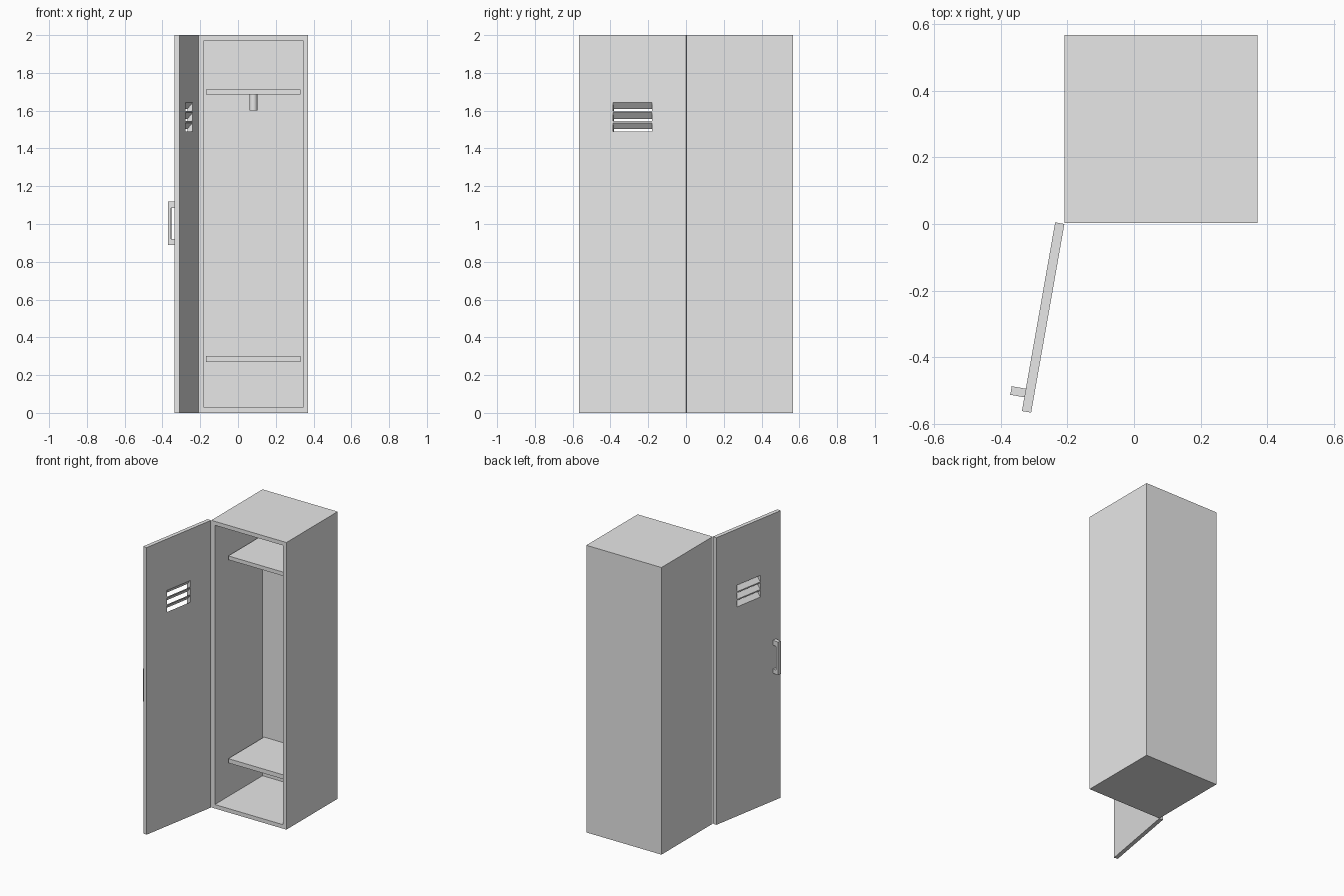
import bpy, bmesh, math
from mathutils import Matrix

if "Cube" in bpy.data.objects:
    bpy.data.objects.remove(bpy.data.objects["Cube"])

grey = bpy.data.materials.new("grey metal")
grey.diffuse_color = (0.8, 0.8, 0.8, 1)
grey.use_nodes = True
grey.node_tree.nodes["Principled BSDF"].inputs["Base Color"].default_value = grey.diffuse_color


def finish(name, bm, matrix=None):
    bmesh.ops.recalc_face_normals(bm, faces=bm.faces)
    me = bpy.data.meshes.new(name)
    bm.to_mesh(me)
    bm.free()
    me.materials.append(grey)
    ob = bpy.data.objects.new(name, me)
    if matrix:
        ob.matrix_world = matrix
    bpy.context.collection.objects.link(ob)
    return ob


def prism(name, profile, x0, x1, matrix=None):
    """Extrude a (y, z) outline along x."""
    bm = bmesh.new()
    face = bm.faces.new([bm.verts.new((x0, y, z)) for y, z in profile])
    ext = bmesh.ops.extrude_face_region(bm, geom=[face])["geom"]
    verts = [v for v in ext if isinstance(v, bmesh.types.BMVert)]
    bmesh.ops.translate(bm, verts=verts, vec=(x1 - x0, 0, 0))
    return finish(name, bm, matrix)


def rect(y0, y1, z0, z1):
    return [(y0, z0), (y1, z0), (y1, z1), (y0, z1)]


# Cabinet: box with its front inset and pushed back to leave thin walls
X0, X1, Y0, Y1, WALL = -0.208, 0.371, 0.003, 0.567, 0.039
cabinet = prism("cabinet", rect(Y0, Y1, 0, 2), X0, X1)
bm = bmesh.new()
bm.from_mesh(cabinet.data)
front = min(bm.faces, key=lambda f: f.calc_center_median().y)
bmesh.ops.inset_region(bm, faces=[front], thickness=WALL)
ext = bmesh.ops.extrude_face_region(bm, geom=[front])["geom"]
bmesh.ops.translate(bm, verts=[v for v in ext if isinstance(v, bmesh.types.BMVert)],
                    vec=(0, Y1 - Y0 - WALL, 0))
if front.is_valid:
    bmesh.ops.delete(bm, geom=[front], context='FACES_ONLY')
bmesh.ops.recalc_face_normals(bm, faces=bm.faces)
bm.to_mesh(cabinet.data)
bm.free()

# Shelves, set back from the opening
for name, z0, z1 in (("top_shelf", 1.685, 1.712), ("bottom_shelf", 0.27, 0.30)):
    prism(name, rect(0.135, Y1 - WALL, z0, z1), X0 + WALL, X1 - WALL)

# Round peg hanging under the top shelf
bm = bmesh.new()
bmesh.ops.create_cone(bm, cap_ends=True, segments=32, radius1=0.021, radius2=0.021,
                      depth=0.085, matrix=Matrix.Translation((0.081, 0.33, 1.6425)))
for f in bm.faces:
    f.smooth = len(f.verts) == 4
for e in bm.edges:
    e.smooth = all(len(f.verts) == 4 for f in e.link_faces)
finish("hanging_peg", bm)

# Open door: local x runs from the hinge, local -y is the outside
hinge = Matrix.Translation((-0.209, 0, 0)) @ Matrix.Rotation(math.radians(260), 4, 'Z')
LEN, THICK = 0.575, 0.028
door = prism("door", rect(-THICK, 0, 0, 2), 0, LEN, hinge)

# Vent slots, sloping down towards the outside
SLOPE, M = 1.2, 0.02
for i in range(3):
    top = 1.642 - 0.053 * i
    bot = top - 0.045
    ya, yb = -THICK - M, M
    outline = [(ya, bot + SLOPE * ya), (yb, bot + SLOPE * yb),
               (yb, top + SLOPE * yb), (ya, top + SLOPE * ya)]
    cutter = prism(f"vent_cutter_{i + 1}", outline, 0.183, 0.393, hinge)
    cutter.hide_render = True
    cutter.hide_viewport = True
    cut = door.modifiers.new(f"vent_{i + 1}", 'BOOLEAN')
    cut.operation = 'DIFFERENCE'
    cut.solver = 'EXACT'
    cut.object = cutter

# Handle: bracket-shaped grip on the outside of the door
a, b, c = -THICK, -THICK - 0.027, -THICK - 0.043
prism("door_handle", [(a, 0.89), (c, 0.89), (c, 1.12), (a, 1.12),
                      (a, 1.085), (b, 1.085), (b, 0.92), (a, 0.92)], 0.507, 0.533, hinge)
